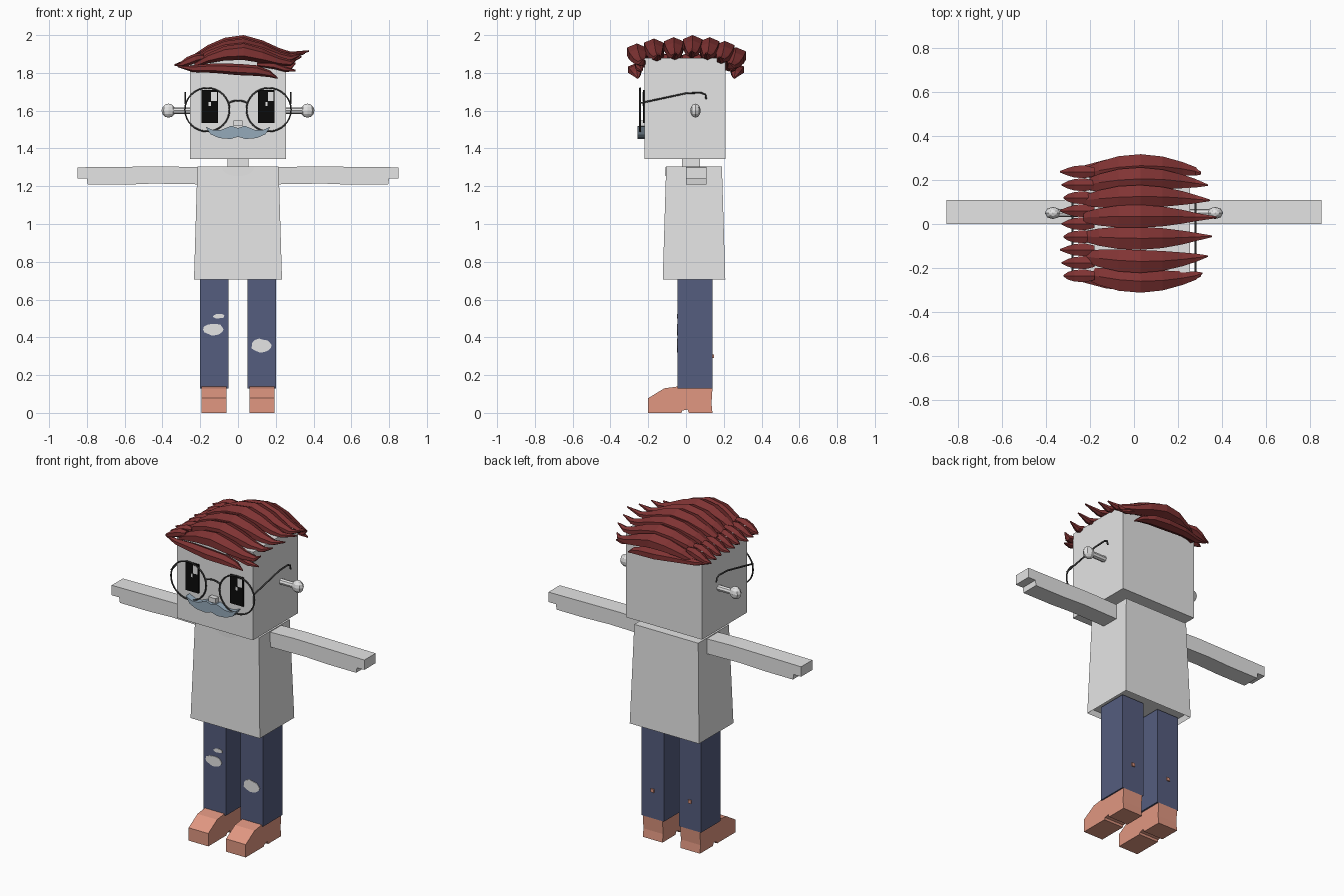
import bpy, bmesh, math, random
from mathutils import Vector

if "Cube" in bpy.data.objects:
    bpy.data.objects.remove(bpy.data.objects["Cube"])
random.seed(4)


def material(name, r, g, b):
    m = bpy.data.materials.new(name)
    m.use_nodes = True
    m.diffuse_color = (r, g, b, 1)
    m.node_tree.nodes["Principled BSDF"].inputs["Base Color"].default_value = (r, g, b, 1)
    return m


GREY = material("pale grey", 0.78, 0.78, 0.78)
DENIM = material("denim blue", 0.09, 0.11, 0.21)
HAIR = material("dark red", 0.22, 0.034, 0.034)
SHOE = material("terracotta", 0.75, 0.31, 0.22)
BLUE = material("slate blue", 0.30, 0.40, 0.49)
FRAME = material("dark grey", 0.05, 0.05, 0.05)
BLACK = material("black", 0.003, 0.003, 0.003)
WHITE = material("white", 1, 1, 1)


def finish(name, bm, mat):
    bmesh.ops.recalc_face_normals(bm, faces=bm.faces[:])
    me = bpy.data.meshes.new(name)
    bm.to_mesh(me)
    bm.free()
    me.materials.append(mat)
    ob = bpy.data.objects.new(name, me)
    bpy.context.collection.objects.link(ob)
    return ob


def box(name, mat, x, y, z, flare=0.0, hollow=0.0):
    """Box from three ranges; flare widens the bottom, hollow recesses it."""
    bm = bmesh.new()
    bmesh.ops.create_cube(bm, size=1)
    for v in bm.verts:
        low = v.co.z < 0
        for i, (a, b) in enumerate((x, y, z)):
            side = v.co[i]
            v.co[i] = (a + b) / 2 + side * (b - a)
            if low and i < 2:
                v.co[i] += flare * (1 if side > 0 else -1)
    if hollow:
        floor = min(bm.faces, key=lambda f: f.calc_center_median().z)
        bmesh.ops.inset_region(bm, faces=[floor], thickness=0.015)
        bmesh.ops.translate(bm, verts=floor.verts[:], vec=(0, 0, hollow))
    return finish(name, bm, mat)


def prism(name, mat, points, axis, start, end):
    """Extrude a 2D outline along x or y."""
    bm = bmesh.new()
    place = (lambda p: (start, *p)) if axis == "x" else (lambda p: (p[0], start, p[1]))
    face = bm.faces.new([bm.verts.new(place(p)) for p in points])
    ext = bmesh.ops.extrude_face_region(bm, geom=[face])
    step = (end - start, 0, 0) if axis == "x" else (0, end - start, 0)
    bmesh.ops.translate(bm, verts=[g for g in ext["geom"] if isinstance(g, bmesh.types.BMVert)], vec=step)
    return finish(name, bm, mat)


def wire(name, points, radius=0.004, closed=False):
    cu = bpy.data.curves.new(name, "CURVE")
    cu.dimensions = "3D"
    cu.bevel_depth = radius
    cu.bevel_resolution = 1
    cu.use_fill_caps = True
    sp = cu.splines.new("POLY")
    sp.points.add(len(points) - 1)
    for p, co in zip(sp.points, points):
        p.co = (*co, 1)
    sp.use_cyclic_u = closed
    cu.materials.append(FRAME)
    ob = bpy.data.objects.new(name, cu)
    bpy.context.collection.objects.link(ob)
    bpy.ops.object.select_all(action="DESELECT")
    ob.select_set(True)
    bpy.context.view_layer.objects.active = ob
    bpy.ops.object.convert(target="MESH")
    return ob


def strand(bm, path, widths, heights):
    """Six-sided lock of hair running along x."""
    rings = []
    for (x, y, z), w, h in zip(path, widths, heights):
        angles = [math.tau * i / 6 + math.pi / 6 for i in range(6)]
        rings.append([bm.verts.new((x, y + w * math.cos(a), z + h * math.sin(a))) for a in angles])
    for a, b in zip(rings, rings[1:]):
        for i in range(6):
            j = (i + 1) % 6
            bm.faces.new((a[i], a[j], b[j], b[i]))
    bm.faces.new(rings[0])
    bm.faces.new(rings[-1][::-1])


# Head, neck and torso
box("head", GREY, (-0.255, 0.255), (-0.22, 0.21), (1.345, 1.88))
box("neck", GREY, (-0.055, 0.055), (-0.02, 0.075), (1.29, 1.36))
box("torso", GREY, (-0.215, 0.215), (-0.105, 0.19), (0.705, 1.305), 0.018, 0.03)
arc = [math.pi * (1 + i / 10) for i in range(11)]
prism("collar", GREY, [(0.085 * math.cos(a), 1.303 + 0.05 * math.sin(a)) for a in arc], "y", -0.109, -0.1)

for s, side in ((1, "left"), (-1, "right")):
    # Arm with a stepped hand end
    arm = [(0.2, 1.3), (0.38, 1.305), (0.85, 1.3), (0.85, 1.24), (0.8, 1.24),
           (0.795, 1.208), (0.6, 1.208), (0.45, 1.214), (0.2, 1.21)]
    prism(side + "_arm", GREY, [(s * x, z) for x, z in arm], "y", 0.0, 0.108)

    # Leg, shoe and rivet on the calf
    inner, outer = sorted((s * 0.05, s * 0.2))
    box(side + "_leg", DENIM, (inner, outer), (-0.045, 0.14), (0.13, 0.72))
    shoe = [(-0.2, 0), (-0.2, 0.078), (-0.115, 0.13), (-0.04, 0.14), (0.14, 0.13), (0.135, 0.05),
            (0.14, 0), (0.015, 0), (0.008, 0.018), (-0.02, 0.012), (-0.025, 0)]
    prism(side + "_shoe", SHOE, shoe, "x", s * 0.06, s * 0.192)
    box(side + "_calf_mark", SHOE, (s * 0.125 - 0.01, s * 0.125 + 0.01), (0.139, 0.147), (0.29, 0.31))

    # Ear: short rod with a faceted knob
    bm = bmesh.new()
    bmesh.ops.create_cone(bm, cap_ends=True, segments=8, radius1=0.018, radius2=0.018, depth=0.13)
    for v in bm.verts:
        v.co = (s * (0.31 + v.co.z), 0.05 + v.co.x, 1.6 + v.co.y)
    finish(side + "_ear_rod", bm, GREY)
    bm = bmesh.new()
    bmesh.ops.create_uvsphere(bm, u_segments=8, v_segments=6, radius=0.037)
    for v in bm.verts:
        v.co = (s * 0.368 + v.co.x, 0.05 + v.co.y * 0.75, 1.6 + v.co.z)
    finish(side + "_ear_knob", bm, GREY)

    # Eye plate and its highlights
    cx = s * 0.15
    box(side + "_eye", BLACK, (cx - 0.044, cx + 0.044), (-0.228, -0.219), (1.535, 1.71))
    box(side + "_eye_glint", WHITE, (cx + 0.008, cx + 0.038), (-0.231, -0.227), (1.65, 1.7))
    box(side + "_eye_spark", WHITE, (cx - 0.005, cx + 0.007), (-0.231, -0.227), (1.625, 1.645))

    # Spectacle rim and temple
    ring = [math.tau * i / 32 for i in range(32)]
    wire(side + "_rim", [(s * 0.163 + 0.118 * math.cos(a), -0.243, 1.605 + 0.115 * math.sin(a)) for a in ring], 0.0045, True)
    temple = [(-0.243, 1.64), (0.0, 1.692), (0.08, 1.695), (0.103, 1.685), (0.107, 1.66)]
    wire(side + "_temple", [(s * 0.279, y, z) for y, z in temple], 0.005)

# Spectacle bridge
wire("bridge", [(0.05 * math.cos(a), -0.243, 1.635 + 0.018 * math.sin(a))
                for a in (math.pi * i / 8 for i in range(9))], 0.005)

# Nose and moustache
box("nose", GREY, (-0.024, 0.024), (-0.25, -0.219), (1.518, 1.547))
half = [(0.035, 1.52), (0.09, 1.498), (0.13, 1.497), (0.172, 1.515),
        (0.145, 1.475), (0.1, 1.455), (0.04, 1.45)]
outline = [(0, 1.508)] + half + [(0, 1.462)] + [(-x, z) for x, z in reversed(half)]
prism("moustache", BLUE, outline, "y", -0.258, -0.219)

# Torn patches on the jeans
for name, x, z, w, h in (("right_knee_tear", -0.127, 0.442, 0.054, 0.033),
                         ("right_small_tear", -0.102, 0.512, 0.03, 0.012),
                         ("left_knee_tear", 0.125, 0.357, 0.054, 0.034)):
    pts = []
    for i in range(14):
        a = math.tau * i / 14
        r = random.uniform(0.88, 1.12)
        pts.append((x + w * r * math.cos(a), z + h * r * math.sin(a)))
    prism(name, GREY, pts, "y", -0.048, -0.044)

# Swept locks over the crown, tips curling up on the left
bm = bmesh.new()
xs = (-0.23, -0.16, -0.07, 0.03, 0.13, 0.22, 0.28)
widths = (0.025, 0.045, 0.058, 0.06, 0.052, 0.036, 0.022, 0.004)
heights = (0.014, 0.026, 0.038, 0.044, 0.038, 0.025, 0.016, 0.004)
rises = (-0.07, -0.035, -0.008, 0, -0.022, -0.05, -0.06, -0.04)
locks = ((-0.26, 1.912, 0.31), (-0.17, 1.938, 0.335), (-0.065, 1.945, 0.355), (0.035, 1.956, 0.375),
         (0.125, 1.945, 0.345), (0.205, 1.925, 0.335), (0.265, 1.892, 0.305))
for y, top, tip in locks:
    path = [(x, y * (0.86 + 0.14 * k), top + rise) for x, k, rise in
            zip((*xs, tip), (0, 0.4, 0.8, 1, 0.9, 0.6, 0.3, 0), rises)]
    strand(bm, path, widths, heights)
finish("crown_hair", bm, HAIR)

# Short locks over the right edge
bm = bmesh.new()
for i in range(9):
    y = -0.235 + i * 0.059
    tip = -0.32 - 0.008 * (i % 3)
    path = [(-0.18, y, 1.885), (-0.225, y, 1.878), (-0.27, y, 1.86), (-0.3, y, 1.846), (tip, y, 1.842)]
    strand(bm, path, (0.022, 0.034, 0.03, 0.02, 0.004), (0.015, 0.025, 0.024, 0.015, 0.004))
finish("right_side_hair", bm, HAIR)

# Hanging locks along the front and back edges
bm = bmesh.new()
for s in (-1, 1):
    fringe = ((-0.32, 0.235, 1.835), (-0.24, 0.245, 1.822), (-0.13, 0.262, 1.825), (0, 0.272, 1.818),
              (0.1, 0.27, 1.812), (0.17, 0.262, 1.795), (0.21, 0.255, 1.772))
    strand(bm, [(x, s * y, z) for x, y, z in fringe],
           (0.004, 0.02, 0.034, 0.042, 0.038, 0.025, 0.004),
           (0.004, 0.018, 0.025, 0.03, 0.028, 0.018, 0.004))
    # Wisp at the left end
    wisp = ((0.1, 0.245, 1.845), (0.19, 0.25, 1.84), (0.25, 0.245, 1.82), (0.305, 0.235, 1.812))
    strand(bm, [(x, s * y, z) for x, y, z in wisp], (0.01, 0.024, 0.02, 0.004), (0.01, 0.02, 0.015, 0.004))
finish("fringe_hair", bm, HAIR)
